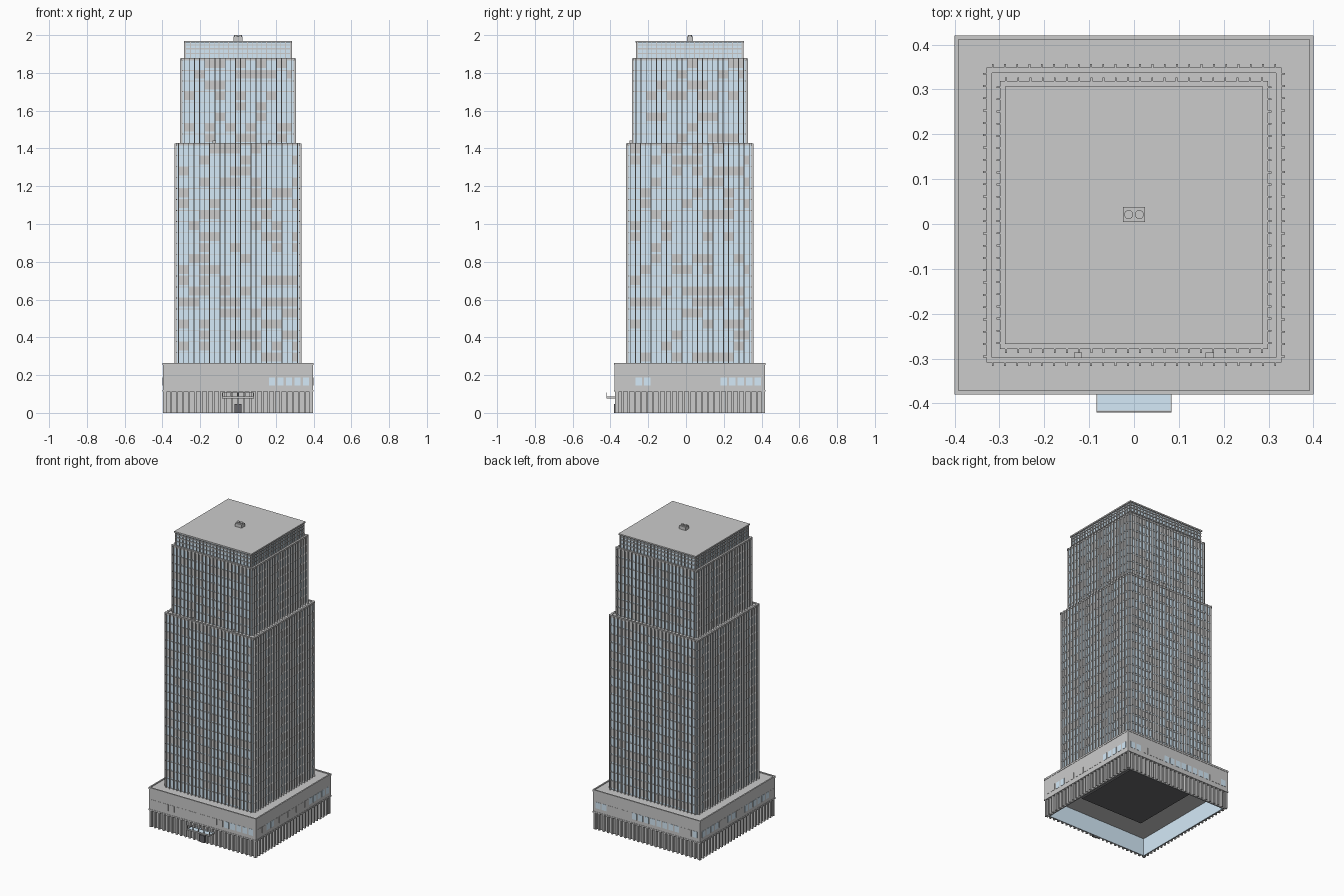
import bpy, bmesh, math, random
from mathutils import Matrix, Vector

if "Cube" in bpy.data.objects:
    bpy.data.objects.remove(bpy.data.objects["Cube"])

random.seed(4)
CY = 0.02  # tower axis sits slightly behind the origin because of the canopy


def material(name, rgb):
    m = bpy.data.materials.new(name)
    m.diffuse_color = (*rgb, 1)
    m.use_nodes = True
    m.node_tree.nodes["Principled BSDF"].inputs["Base Color"].default_value = m.diffuse_color
    return m


glass = material("blue_glass", (0.66, 0.82, 0.94))
dark = material("dark", (0.14, 0.14, 0.15))


def make(name, bm, mat=None):
    me = bpy.data.meshes.new(name)
    bm.to_mesh(me)
    bm.free()
    ob = bpy.data.objects.new(name, me)
    bpy.context.collection.objects.link(ob)
    if mat:
        me.materials.append(mat)
    return ob


def add_box(bm, x, y, z, turn=0):
    """Box from (min, max) ranges, turned by quarter turns about the tower axis."""
    c = Vector([(a + b) / 2 for a, b in (x, y, z)])
    s = [b - a for a, b in (x, y, z)]
    m = (Matrix.Translation((0, CY, 0)) @ Matrix.Rotation(turn * math.pi / 2, 4, 'Z')
         @ Matrix.Translation(c) @ Matrix.Diagonal((*s, 1)))
    bmesh.ops.create_cube(bm, size=1, matrix=m)


def block(name, half, z, mat=None):
    bm = bmesh.new()
    add_box(bm, (-half, half), (-half, half), z)
    return make(name, bm, mat)


def ring(name, outer, inner, zs, mat=None):
    """Square rings, one per z range."""
    bm = bmesh.new()
    for z in zs:
        for k in range(4):
            add_box(bm, (-outer, inner), (-outer, -inner), z, k)
    return make(name, bm, mat)


def fins(name, n, span, width, outer, inner, z):
    """Row of n vertical fins on each of the four sides."""
    bm = bmesh.new()
    for k in range(4):
        for i in range(n):
            u = -span + 2 * span * i / (n - 1)
            add_box(bm, (u - width / 2, u + width / 2), (-outer, -inner), z, k)
    return make(name, bm)


def panes(name, n, span, gap, face, floors, proud=0.002, blinds=0.35):
    """Window panes on four sides, split into clear and blinded ones."""
    clear, closed = bmesh.new(), bmesh.new()
    w = 2 * span / n
    for k in range(4):
        for z in floors:
            shut = False
            for i in range(n):
                if i % 2 == 0:
                    shut = random.random() < blinds
                u = -span + i * w
                add_box(closed if shut else clear, (u + gap / 2, u + w - gap / 2),
                        (-face - proud, -face + 0.001), z, k)
    make(name + "_clear", clear, glass)
    make(name + "_blinded", closed)


# Ground floor: columns, wall and inner glazing, open underneath
fins("ground_columns", 25, 0.388, 0.011, 0.397, 0.376, (0, 0.12))
ring("ground_wall", 0.382, 0.377, [(0, 0.12)])
ring("lobby_glazing", 0.377, 0.374, [(0, 0.118)], glass)
block("lobby_ceiling_panel", 0.235, (0.114, 0.121), dark)

# Podium
block("podium", 0.398, (0.12, 0.26))
ring("podium_parapet", 0.4, 0.391, [(0.253, 0.265)])
ring("podium_ledge", 0.4, 0.38, [(0.112, 0.121)])
panes("podium_windows", 17, 0.3825, 0.011, 0.398, [(0.145, 0.187)], 0.0015, 0.45)

# Tower shafts: (name, half width, base, top, floors, bays)
for name, h, z0, z1, floors, bays in (("lower_tower", 0.329, 0.26, 1.43, 20, 23),
                                      ("upper_tower", 0.299, 1.42, 1.88, 8, 21)):
    step = (z1 - z0 - 0.012) / floors
    span = h - 0.014
    block(name + "_core", h - 0.005, (z0, z1 - 0.006), glass)
    panes(name + "_windows", bays, span, 0.003, h - 0.005,
          [(z0 + step * i + 0.013, z0 + step * (i + 1) - 0.001) for i in range(floors)])
    ring(name + "_floor_bands", h - 0.0015, h - 0.006,
         [(z0 + step * i - 0.001, z0 + step * i + 0.003) for i in range(1, floors)])
    fins(name + "_fins", bays + 1, span, 0.004, h + 0.008, h - 0.006, (z0, z1 - 0.003))
    ring(name + "_parapet", h, h - 0.012, [(z1 - 0.014, z1)])
    block(name + "_roof_deck", h - 0.011, (z1 - 0.012, z1 - 0.004))

# Crown with rails and mullions
block("crown_core", 0.278, (1.87, 1.962), glass)
fins("crown_mullions", 23, 0.277, 0.004, 0.285, 0.276, (1.875, 1.965))
ring("crown_rails", 0.283, 0.276, [(1.9, 1.904), (1.925, 1.931), (1.945, 1.951)])
block("crown_roof", 0.287, (1.961, 1.97))

# Rooftop unit with two fans
bm = bmesh.new()
add_box(bm, (-0.024, 0.024), (-0.016, 0.018), (1.968, 1.992))
make("rooftop_unit", bm)
bm = bmesh.new()
for x in (-0.012, 0.012):
    bmesh.ops.create_cone(bm, cap_ends=True, segments=16, radius1=0.01, radius2=0.01,
                          depth=0.012, matrix=Matrix.Translation((x, CY + 0.001, 1.994)))
make("rooftop_fans", bm)

# Small vents on the setback
bm = bmesh.new()
for x in (-0.125, 0.168):
    add_box(bm, (x - 0.009, x + 0.009), (-0.319, -0.306), (1.424, 1.441))
make("setback_vents", bm)

# Entrance door, canopy slab, edge frame and hangers
bm = bmesh.new()
add_box(bm, (-0.018, 0.018), (-0.4, -0.378), (0, 0.048))
make("entrance_door", bm, dark)
bm = bmesh.new()
add_box(bm, (-0.082, 0.082), (-0.437, -0.38), (0.079, 0.084))
make("canopy_glass", bm, glass)
bm = bmesh.new()
add_box(bm, (-0.084, 0.084), (-0.44, -0.436), (0.077, 0.087))
for x in (-0.084, 0.081):
    add_box(bm, (x, x + 0.003), (-0.44, -0.38), (0.077, 0.087))
add_box(bm, (-0.084, 0.084), (-0.44, -0.437), (0.106, 0.109))
for i in range(5):
    x = -0.082 + 0.041 * i
    add_box(bm, (x - 0.0015, x + 0.0015), (-0.44, -0.437), (0.084, 0.107))
make("canopy_frame", bm)
